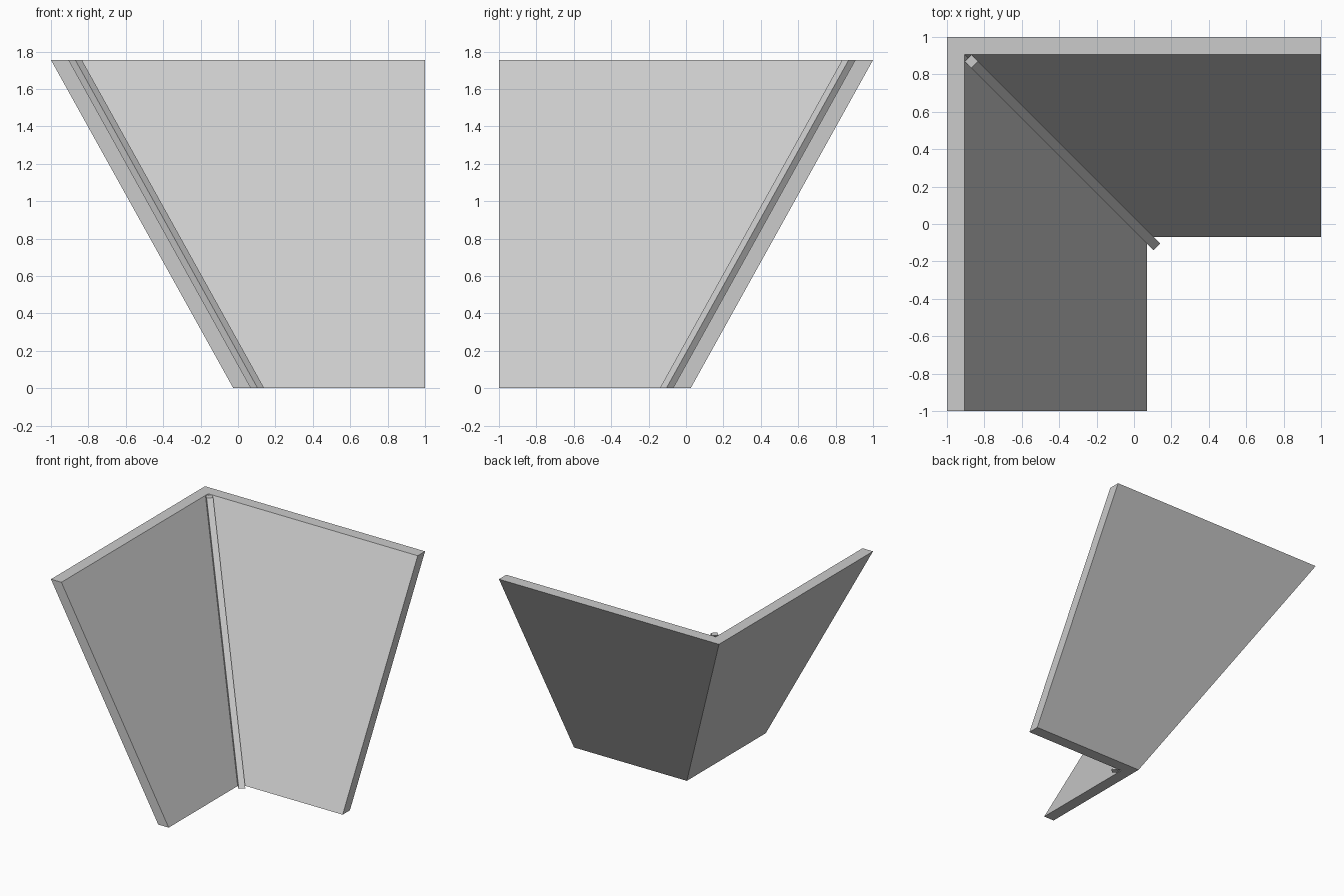
import bpy
import bmesh

cube = bpy.data.objects.get("Cube")
if cube:
    bpy.data.objects.remove(cube, do_unlink=True)

HEIGHT = 1.755
REACH = 1.0               # far end of both walls
OUTER = (0.025, 1.0)      # outer corner offset along the diagonal: bottom, top
INNER = (-0.07, 0.905)    # inner corner offset: bottom, top
RIB = 0.035               # half width of the rib, measured along x or y

grey = bpy.data.materials.new("light grey")
grey.use_nodes = True
colour = (0.6, 0.6, 0.6, 1)
grey.diffuse_color = colour
grey.node_tree.nodes["Principled BSDF"].inputs["Base Color"].default_value = colour


def loft(name, bottom, top):
    """Solid between two outlines with the same number of corners."""
    bm = bmesh.new()
    low = [bm.verts.new((x, y, 0)) for x, y in bottom]
    high = [bm.verts.new((x, y, HEIGHT)) for x, y in top]
    bm.faces.new(low[::-1])
    bm.faces.new(high)
    n = len(low)
    for i in range(n):
        j = (i + 1) % n
        bm.faces.new((low[i], low[j], high[j], high[i]))
    bmesh.ops.recalc_face_normals(bm, faces=bm.faces)
    mesh = bpy.data.meshes.new(name)
    bm.to_mesh(mesh)
    bm.free()
    mesh.materials.append(grey)
    obj = bpy.data.objects.new(name, mesh)
    bpy.context.collection.objects.link(obj)


def corner_outline(o, i):
    """L-shaped section of the two joined walls."""
    return [(-o, o), (-o, -REACH), (-i, -REACH), (-i, i), (REACH, i), (REACH, o)]


def rib_outline(i):
    """Square-ended section set across the inner corner."""
    return [(-i, i - RIB), (-i + RIB, i - 2 * RIB),
            (-i + 2 * RIB, i - RIB), (-i + RIB, i)]


# Two outward-leaning walls meeting at the corner
loft("leaning_corner_walls", *[corner_outline(o, i) for o, i in zip(OUTER, INNER)])

# Narrow rib running up the inner corner
loft("corner_rib", *[rib_outline(i) for i in INNER])
